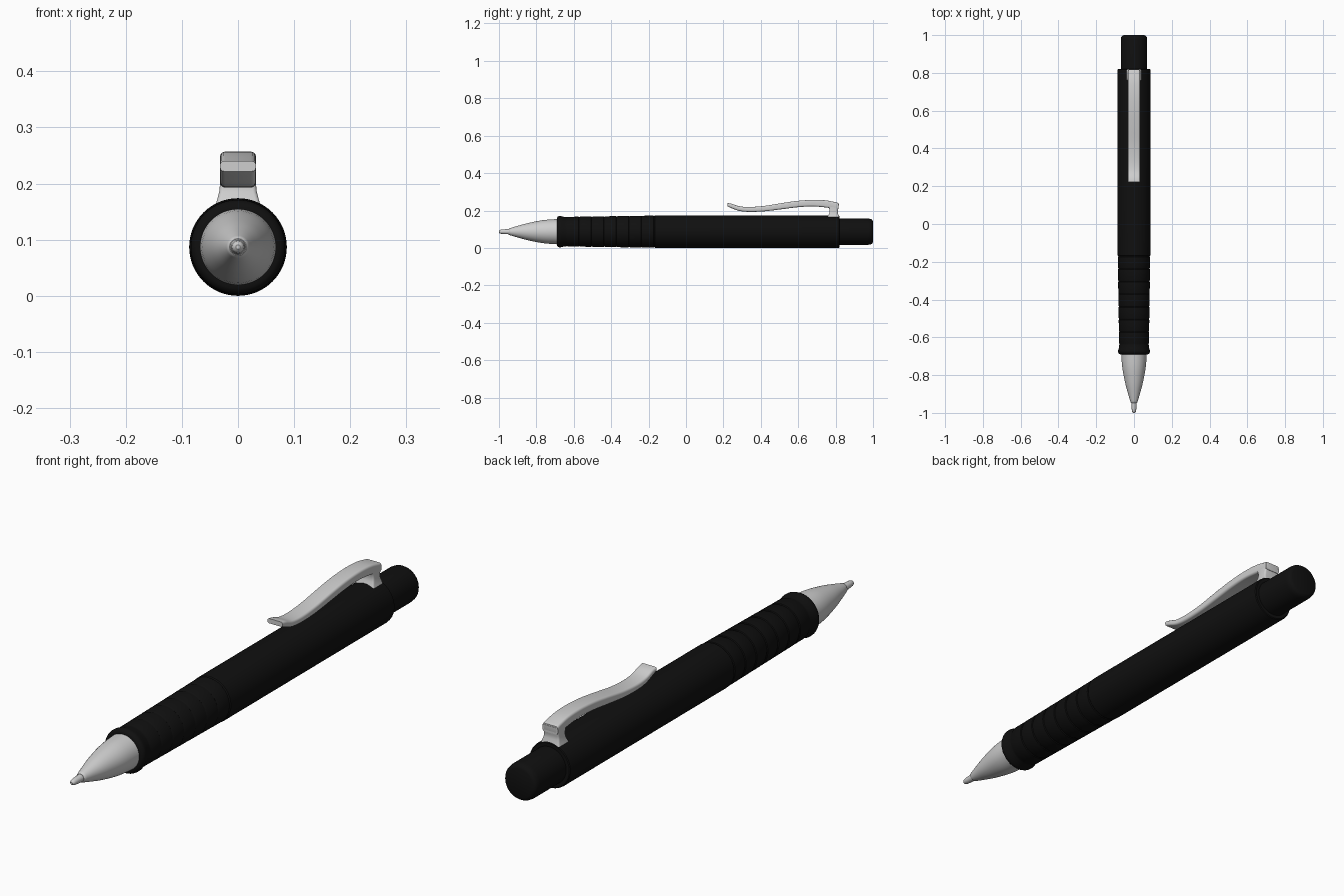
import bpy, bmesh, math
from mathutils import Vector

if "Cube" in bpy.data.objects:
    bpy.data.objects.remove(bpy.data.objects["Cube"])

AXIS_Z = 0.087


def material(name, rgb):
    m = bpy.data.materials.new(name)
    m.diffuse_color = (*rgb, 1)
    m.use_nodes = True
    m.node_tree.nodes["Principled BSDF"].inputs["Base Color"].default_value = m.diffuse_color
    return m


black = material("black plastic", (0.005, 0.005, 0.005))
silver = material("silver metal", (0.62, 0.62, 0.62))


def finish(name, bm, mat, angle=35):
    bmesh.ops.recalc_face_normals(bm, faces=bm.faces)
    me = bpy.data.meshes.new(name)
    bm.to_mesh(me)
    bm.free()
    ob = bpy.data.objects.new(name, me)
    bpy.context.collection.objects.link(ob)
    me.materials.append(mat)
    bpy.ops.object.select_all(action='DESELECT')
    bpy.context.view_layer.objects.active = ob
    ob.select_set(True)
    bpy.ops.object.shade_smooth_by_angle(angle=math.radians(angle))
    return ob


def bridge(bm, rings):
    for a, b in zip(rings, rings[1:]):
        n = len(a)
        for i in range(n):
            bm.faces.new((a[i], a[(i + 1) % n], b[(i + 1) % n], b[i]))
    bm.faces.new(rings[0])
    bm.faces.new(rings[-1])


def lathe(name, profile, mat, seg=64):
    """Solid of revolution around the pen axis from (y, radius) pairs."""
    bm = bmesh.new()
    rings = []
    for y, r in profile:
        rings.append([bm.verts.new((r * math.cos(2 * math.pi * i / seg), y,
                                    AXIS_Z + r * math.sin(2 * math.pi * i / seg)))
                      for i in range(seg)])
    bridge(bm, rings)
    return finish(name, bm, mat)


def smooth_path(pts, steps=5):
    """Catmull-Rom interpolation through tuples."""
    p = [Vector(q) for q in pts]
    p = [p[0] * 2 - p[1]] + p + [p[-1] * 2 - p[-2]]
    out = []
    for i in range(1, len(p) - 2):
        a, b, c, d = p[i - 1:i + 3]
        for s in range(steps):
            t = s / steps
            out.append(0.5 * (2 * b + (c - a) * t + (2 * a - 5 * b + 4 * c - d) * t * t
                              + (3 * b - a - 3 * c + d) * t ** 3))
    return out + [p[-2]]


# Main barrel
lathe("barrel", [(-0.17, 0.083), (-0.166, 0.0865), (-0.16, 0.087), (0.81, 0.087),
                 (0.817, 0.086), (0.82, 0.083)], black)

# Ribbed grip, tapering forward to a flared collar
grip = [(-0.69, 0.066), (-0.69, 0.074), (-0.686, 0.08), (-0.678, 0.084), (-0.67, 0.084),
        (-0.655, 0.0795), (-0.64, 0.078)]
ribs, start, end = 7, -0.635, -0.168
for k in range(ribs):
    y0 = start + (end - start) * k / ribs
    y1 = start + (end - start) * (k + 1) / ribs
    r = 0.079 + 0.0065 * (k + 0.5) / ribs
    grip += [(y0, r - 0.002), (y0 + 0.004, r), (y1 - 0.006, r + 0.0005), (y1 - 0.003, r - 0.002)]
grip.append((-0.16, 0.083))
lathe("grip", grip, black)

# Tapered nose cone and lead sleeve
nose = smooth_path([(-0.68, 0.068), (-0.76, 0.062), (-0.84, 0.047), (-0.90, 0.031), (-0.944, 0.018)])
lathe("nose_cone", [tuple(v) for v in nose] + [(-0.947, 0.015)], silver)
lathe("lead_sleeve", [(-0.94, 0.0145), (-0.975, 0.0125), (-0.99, 0.011), (-0.997, 0.008),
                      (-1.0, 0.004)], silver, 32)

# Push button
lathe("push_button", [(0.80, 0.07), (0.975, 0.07), (0.988, 0.068), (0.996, 0.063),
                      (1.0, 0.055)], black)


def rounded_section(half_x, half_v, rad, n=4):
    pts = []
    for k, (sx, sv) in enumerate([(1, 1), (-1, 1), (-1, -1), (1, -1)]):
        for j in range(n + 1):
            a = math.pi / 2 * (k + j / n)
            pts.append((sx * (half_x - rad) + rad * math.cos(a),
                        sv * (half_v - rad) + rad * math.sin(a)))
    return pts


# Curved clip arm: (y, top z, bottom z)
arm = smooth_path([(0.222, 0.240, 0.222), (0.245, 0.236, 0.212), (0.285, 0.223, 0.198),
                   (0.34, 0.219, 0.193), (0.42, 0.225, 0.196), (0.52, 0.241, 0.208),
                   (0.60, 0.252, 0.218), (0.68, 0.257, 0.222), (0.75, 0.254, 0.216),
                   (0.80, 0.244, 0.208), (0.816, 0.239, 0.208)])
bm = bmesh.new()
rings = []
for y, top, bot in arm:
    h = (top - bot) / 2
    rings.append([bm.verts.new((x, y, (top + bot) / 2 + v))
                  for x, v in rounded_section(0.032, h, min(0.009, h * 0.8))])
bridge(bm, rings)
finish("clip_arm", bm, silver, 40)

# Clip foot, flaring where it meets the barrel: (z, half width, front y, back y)
bm = bmesh.new()
rings = []
for z, hx, y0, y1 in [(0.158, 0.041, 0.755, 0.819), (0.172, 0.037, 0.76, 0.817),
                      (0.185, 0.0335, 0.766, 0.812), (0.20, 0.032, 0.768, 0.812),
                      (0.215, 0.032, 0.764, 0.816), (0.234, 0.031, 0.755, 0.817)]:
    rings.append([bm.verts.new((x, (y0 + y1) / 2 + v, z))
                  for x, v in rounded_section(hx, (y1 - y0) / 2, 0.007)])
bridge(bm, rings)
finish("clip_foot", bm, silver, 40)
